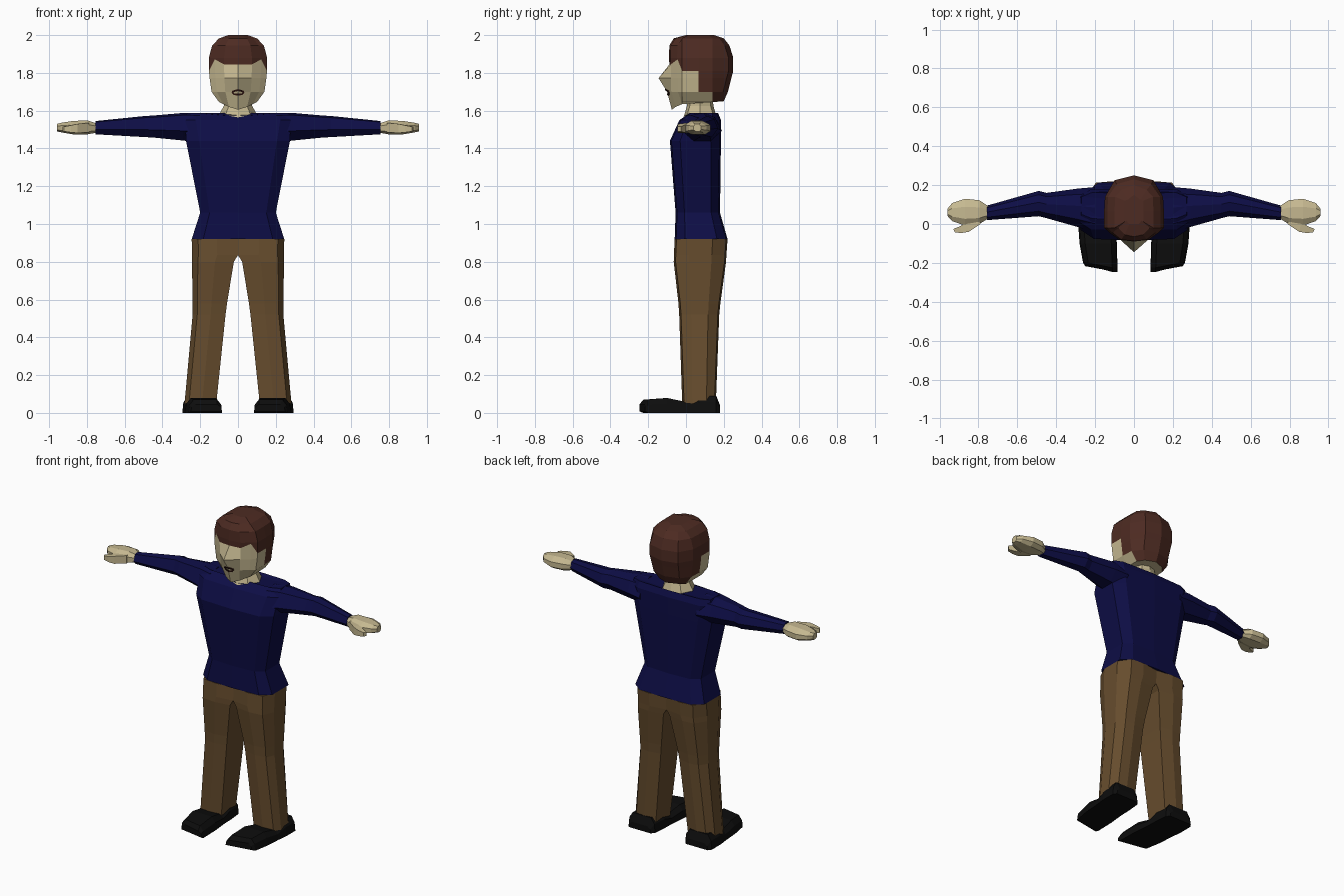
import bpy, bmesh
from mathutils import Vector


def mat(name, rgb):
    m = bpy.data.materials.new(name)
    m.diffuse_color = (*rgb, 1)
    return m


SKIN = mat("skin", (0.56, 0.48, 0.28))
HAIR = mat("brown hair", (0.075, 0.024, 0.016))
NAVY = mat("navy knit", (0.004, 0.004, 0.06))
TAN = mat("brown cloth", (0.135, 0.074, 0.027))
BLACK = mat("black leather", (0.004, 0.004, 0.004))
LIP = mat("dark lip", (0.03, 0.008, 0.006))


def loft(name, rings, mats, mirror=False, rule=None):
    """Skin a list of equal-length point rings and cap both ends."""
    bm = bmesh.new()
    vs = [[bm.verts.new(p) for p in r] for r in rings]
    n = len(rings[0])
    for a, b in zip(vs, vs[1:]):
        for i in range(n):
            j = (i + 1) % n
            bm.faces.new((a[i], a[j], b[j], b[i]))
    bm.faces.new(vs[0])
    bm.faces.new(vs[-1])
    if mirror:
        dup = bmesh.ops.duplicate(bm, geom=bm.verts[:] + bm.edges[:] + bm.faces[:])
        for v in dup["geom"]:
            if isinstance(v, bmesh.types.BMVert):
                v.co.x *= -1
    bmesh.ops.recalc_face_normals(bm, faces=bm.faces[:])
    if rule:
        for f in bm.faces:
            f.material_index = rule(f.calc_center_median())
    me = bpy.data.meshes.new(name)
    bm.to_mesh(me)
    bm.free()
    for m in mats:
        me.materials.append(m)
    ob = bpy.data.objects.new(name, me)
    bpy.context.collection.objects.link(ob)
    return ob


def sym(half):
    """Complete a half ring that starts and ends on x = 0."""
    return half + [(-x, y, z) for x, y, z in reversed(half[1:-1])]


# Jumper body: z, half width, front y, back y, width of the flat front
body = []
for z, w, f, b, k in [(0.92, 0.245, -0.06, 0.22, 0.75), (1.06, 0.2, -0.055, 0.18, 0.75),
                      (1.44, 0.275, -0.085, 0.185, 0.75), (1.55, 0.28, -0.035, 0.185, 0.8),
                      (1.588, 0.27, 0.02, 0.17, 0.8), (1.575, 0.1, -0.01, 0.16, 0.6)]:
    m = (f + b) / 2
    d = (b - f) / 2
    body.append(sym([(0, f, z), (w * k, f + 0.008, z), (w, m - d * 0.6, z),
                     (w, m + d * 0.6, z), (w * k, b - 0.008, z), (0, b, z)]))
loft("jumper_body", body, [NAVY])

# Sleeves: x, front y, back y, low z, high z
sleeve = []
for x, f, b, lo, hi in [(0.2, -0.045, 0.19, 1.43, 1.588), (0.29, -0.015, 0.182, 1.442, 1.588),
                        (0.45, 0.03, 0.16, 1.458, 1.574), (0.49, 0.04, 0.17, 1.46, 1.572),
                        (0.755, 0.02, 0.095, 1.475, 1.545)]:
    d, h = b - f, hi - lo
    sleeve.append([(x, f, lo + h * .35), (x, f + d * .3, lo), (x, b - d * .25, lo),
                   (x, b, lo + h * .4), (x, b - d * .15, hi - h * .15),
                   (x, b - d * .45, hi), (x, f + d * .2, hi - h * .08)])
loft("sleeves", sleeve, [NAVY], True)

# Hands: flat palm with tapered finger end
palm = []
for x, f, b, lo, hi in [(0.74, 0.035, 0.085, 1.485, 1.53), (0.795, 0.0, 0.122, 1.475, 1.548),
                        (0.87, -0.008, 0.13, 1.474, 1.546), (0.935, 0.015, 0.108, 1.485, 1.536),
                        (0.958, 0.04, 0.08, 1.49, 1.53)]:
    d, h = b - f, hi - lo
    palm.append([(x, f, lo + h * .2), (x, f + d * .3, lo), (x, b - d * .2, lo),
                 (x, b, lo + h * .25), (x, b, hi - h * .3), (x, b - d * .3, hi),
                 (x, f + d * .25, hi), (x, f, hi - h * .3)])
loft("hands", palm, [SKIN], True)

thumb = [[(x, f, lo), (x + .01, b, lo), (x + .01, b, hi), (x, f, hi)]
         for x, f, b, lo, hi in [(0.79, 0.0, 0.05, 1.485, 1.535), (0.85, -0.04, 0.01, 1.482, 1.53),
                                 (0.885, -0.046, -0.012, 1.485, 1.522),
                                 (0.92, -0.044, -0.026, 1.49, 1.515)]]
loft("thumbs", thumb, [SKIN], True)

# Trouser legs: z, inner x, outer x, front y, back y
leg = []
for z, i, o, f, b in [(0.05, 0.115, 0.283, -0.02, 0.158), (0.52, 0.066, 0.24, -0.036, 0.176),
                      (0.58, 0.058, 0.241, -0.04, 0.182), (0.8, 0.022, 0.243, -0.065, 0.212),
                      (0.835, 0.0, 0.244, -0.064, 0.214), (0.92, 0.0, 0.245, -0.06, 0.22)]:
    w, d = o - i, b - f
    leg.append([(i, f + .015, z), (i + w * .45, f, z), (o - w * .14, f + .01, z),
                (o, f + d * .3, z), (o, b - d * .28, z), (o - w * .2, b - .008, z),
                (i + w * .45, b, z), (i, b - .015, z)])
loft("trouser_legs", leg, [TAN], True)

# Shoes: y, inner x, outer x, sole z, top z, toe slant
shoe = []
for y, i, o, lo, hi, s in [(-0.247, 0.085, 0.25, 0.008, 0.045, 0.03),
                           (-0.225, 0.085, 0.262, 0, 0.07, 0.025),
                           (-0.1, 0.088, 0.28, 0, 0.079, 0), (0.0, 0.098, 0.287, 0, 0.058, 0),
                           (0.07, 0.1, 0.295, 0, 0.09, 0), (0.16, 0.108, 0.295, 0, 0.09, 0),
                           (0.18, 0.125, 0.28, 0, 0.04, 0)]:
    w = o - i
    m = lo + (hi - lo) * .6
    shoe.append([(i, y, lo), (o, y + s, lo), (o - w * .03, y + s, m), (o - w * .15, y + s, hi),
                 (i + w * .15, y, hi), (i + w * .02, y, m)])
loft("shoes", shoe, [BLACK], True)

# Neck
neck = []
for z, w, f, b in [(1.55, 0.105, -0.02, 0.165), (1.58, 0.1, -0.008, 0.158),
                   (1.625, 0.075, 0.005, 0.145), (1.7, 0.07, 0.01, 0.14)]:
    m = (f + b) / 2
    neck.append(sym([(0, f, z), (w * .65, f + .015, z), (w, m, z), (w * .65, b - .015, z), (0, b, z)]))
loft("neck", neck, [SKIN])

# Head: half width, centre front y, cheek front y, back y, heights by column
J, H = [1.605, 1.62, 1.635, 1.645, 1.645, 1.645, 1.65, 1.65], [1.845, 1.845, 1.872] + [1.81] * 5
head = []
for w, nose, f, b, zs in [(0.1, -0.075, -0.055, 0.2, J), (0.14, -0.1, -0.078, 0.222, [1.7] * 8),
                          (0.15, -0.145, -0.08, 0.24, [1.772] * 8), (0.154, -0.088, -0.08, 0.25, H),
                          (0.154, -0.09, -0.082, 0.25, [1.88] * 8),
                          (0.137, -0.088, -0.08, 0.23, [1.945] * 8),
                          (0.1, -0.065, -0.055, 0.2, [1.983] * 8),
                          (0.05, 0.0, 0.0, 0.15, [2.0] * 8)]:
    t = min(w / 0.1, 1)
    cols = [(0, nose), (w * .48, f), (w * .8, f + .035 * t), (w, -.02 * t + .04 * (1 - t)),
            (w, .065), (w * .97, .14 * t + .1 * (1 - t)), (w * .65, b - .025), (0, b)]
    head.append(sym([(x, y, z) for (x, y), z in zip(cols, zs)]))


def hair_rule(c):
    if c.y > 0.12:
        return 1
    if c.y > 0.066:
        return int(c.z > 1.69)
    if c.y > 0:
        return int(c.z > 1.8)
    return int(c.z > 1.85)


loft("head", head, [SKIN, HAIR], rule=hair_rule)

# Mouth: thin plates laid along the wedge of the lower face
for name, pts in [("lip_top", [(0, 1.714), (0.03, 1.706), (0.03, 1.697), (0, 1.704)]),
                  ("lip_bottom", [(0, 1.69), (0.02, 1.692), (0.03, 1.706), (0.034, 1.694),
                                  (0.022, 1.683), (0, 1.679)])]:
    def lay(x, z):
        y = -0.1 + 0.33 * x - (0.62 * (z - 1.7) if z > 1.7 else 0.26 * (z - 1.7))
        return Vector((x, y, z))
    plate = [lay(x, z) for x, z in pts]
    loft(name, [[p + Vector((0, d, 0)) for p in plate] for d in (-0.004, 0.003)], [LIP], True)
